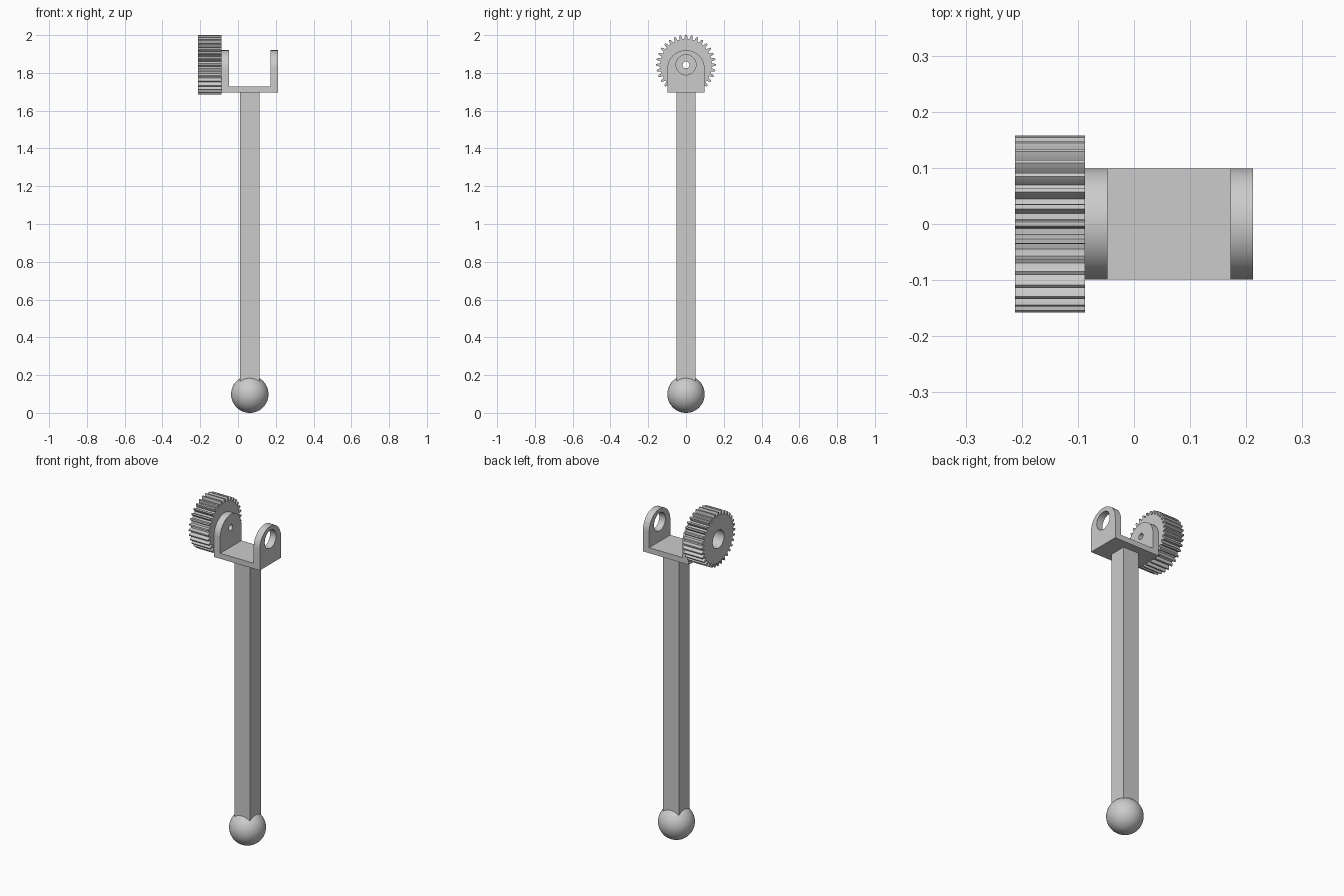
import bpy, bmesh
from math import sin, cos, pi

old = bpy.data.objects.get("Cube")
if old:
    bpy.data.objects.remove(old, do_unlink=True)

grey = bpy.data.materials.new("plain grey")
grey.use_nodes = True
grey.diffuse_color = (0.6, 0.6, 0.6, 1)
grey.node_tree.nodes["Principled BSDF"].inputs["Base Color"].default_value = (0.6, 0.6, 0.6, 1)

AXIS_X = 0.0625    # centre line of rod, ball and fork
AXLE_Z = 1.8425    # height of gear axle
FORK_Z = 1.695     # underside of fork
HALF_Y = 0.099     # half depth of fork


def finish(name, bm):
    bmesh.ops.recalc_face_normals(bm, faces=bm.faces[:])
    mesh = bpy.data.meshes.new(name)
    bm.to_mesh(mesh)
    bm.free()
    ob = bpy.data.objects.new(name, mesh)
    bpy.context.collection.objects.link(ob)
    mesh.materials.append(grey)
    return ob


def smooth(ob, angle):
    bpy.ops.object.select_all(action='DESELECT')
    ob.select_set(True)
    bpy.context.view_layer.objects.active = ob
    bpy.ops.object.shade_smooth_by_angle(angle=angle)


def box(name, x0, x1, half_y, z0, z1):
    bm = bmesh.new()
    bmesh.ops.create_cube(bm, size=1)
    for v in bm.verts:
        v.co = (x0 + (v.co.x + 0.5) * (x1 - x0), v.co.y * 2 * half_y,
                z0 + (v.co.z + 0.5) * (z1 - z0))
    return finish(name, bm)


def ring(radius, count):
    return [(radius * sin(2 * pi * i / count), AXLE_Z + radius * cos(2 * pi * i / count))
            for i in range(count)]


def holed_plate(name, outline, hole, x0, x1):
    """Extrude a (y, z) outline with a round hole along x."""
    bm = bmesh.new()
    edges = []
    for loop in (outline, hole):
        vs = [bm.verts.new((x0, y, z)) for y, z in loop]
        edges += [bm.edges.new((vs[i - 1], vs[i])) for i in range(len(vs))]
    bmesh.ops.triangle_fill(bm, edges=edges, use_beauty=True)
    ext = bmesh.ops.extrude_face_region(bm, geom=bm.faces[:], use_keep_orig=True)
    moved = [g for g in ext["geom"] if isinstance(g, bmesh.types.BMVert)]
    bmesh.ops.translate(bm, verts=moved, vec=(x1 - x0, 0, 0))
    ob = finish(name, bm)
    smooth(ob, pi / 9)
    return ob


# Ball foot and square rod
bm = bmesh.new()
bmesh.ops.create_uvsphere(bm, u_segments=48, v_segments=24, radius=0.099)
bmesh.ops.translate(bm, verts=bm.verts[:], vec=(AXIS_X, 0, 0.099))
smooth(finish("ball_foot", bm), pi / 6)
box("rod", AXIS_X - 0.051, AXIS_X + 0.051, 0.051, 0.1, FORK_Z)

# Fork: base plate between two round-topped arms
box("fork_base", -0.047, 0.172, HALF_Y, FORK_Z, 1.727)
arch = [(-HALF_Y, FORK_Z)]
arch += [(-HALF_Y * cos(pi * i / 32), 1.821 + HALF_Y * sin(pi * i / 32)) for i in range(33)]
arch += [(HALF_Y, FORK_Z)]
holed_plate("gear_side_arm", arch, ring(0.018, 32), -0.087, -0.047)
holed_plate("free_side_arm", arch, ring(0.053, 48), 0.172, 0.212)

# Spur gear with a wide bore, one tooth pointing straight up
TEETH = 32
PITCH = 2 * pi / TEETH
profile = [(-0.30, 0.137), (-0.24, 0.149), (-0.12, 0.158),
           (0.12, 0.158), (0.24, 0.149), (0.30, 0.137)]
teeth = [(r * sin((k + a) * PITCH), AXLE_Z + r * cos((k + a) * PITCH))
         for k in range(TEETH) for a, r in profile]
holed_plate("gear", teeth, ring(0.053, 48), -0.212, -0.087)
